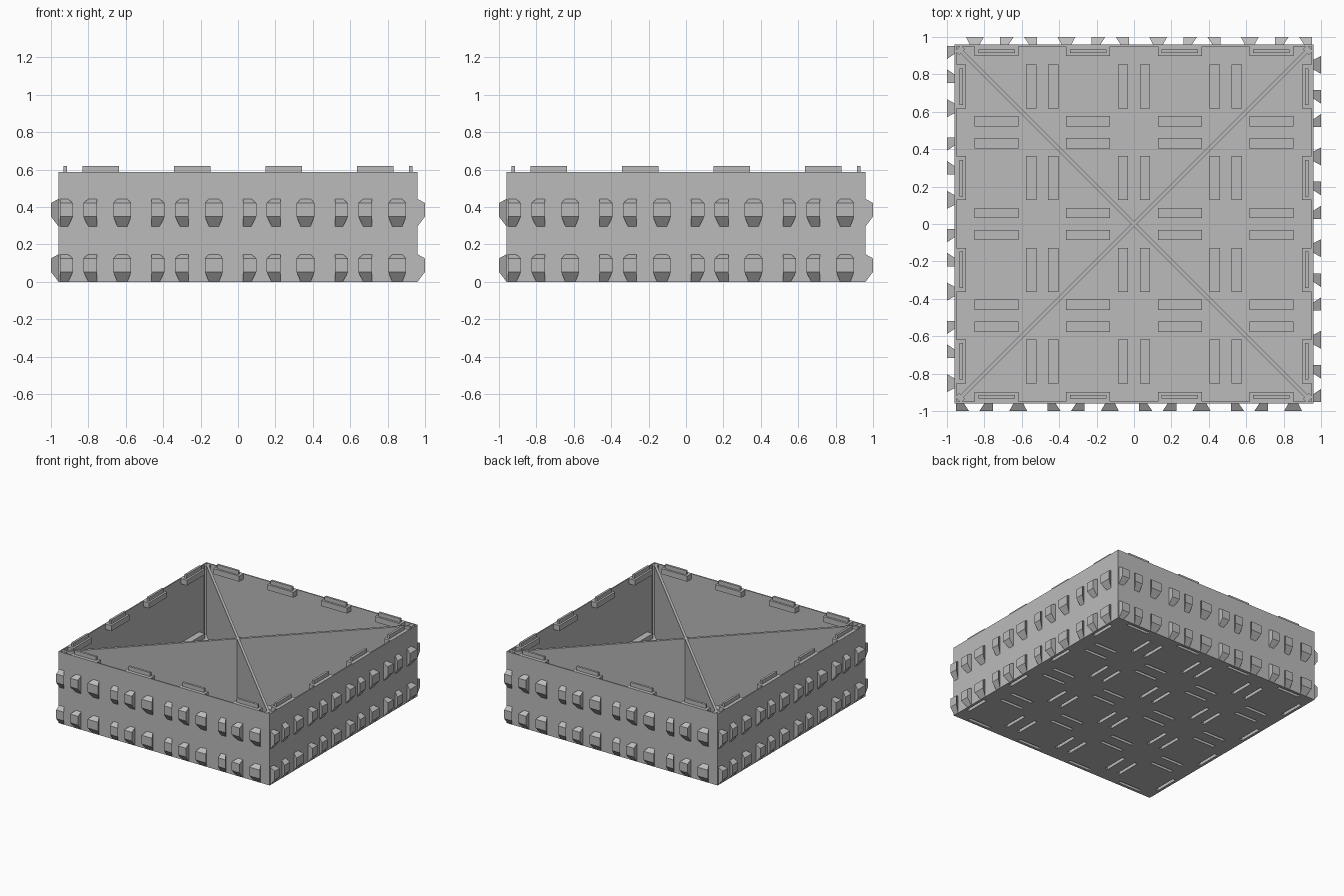
import bpy, bmesh, math
from mathutils import Matrix, Vector

default = bpy.data.objects.get("Cube")
if default:
    bpy.data.objects.remove(default, do_unlink=True)

# Material
COLOR = (0.5, 0.5, 0.5, 1)
grey = bpy.data.materials.new("plain_grey")
grey.use_nodes = True
grey.diffuse_color = COLOR
grey.node_tree.nodes["Principled BSDF"].inputs["Base Color"].default_value = COLOR

# Main dimensions
HALF, HEIGHT, WALL, FLOOR = 0.96, 0.588, 0.014, 0.02
PITCH = 0.49
CELLS = [PITCH * (i - 1.5) for i in range(4)]
EDGE = 0.925
BOSS_L, BOSS_W, BOSS_TOP = 0.235, 0.055, 0.06
SLOT_L, SLOT_W, SLOT_TOP = 0.205, 0.026, 0.045


def finish(bm, name):
    bmesh.ops.recalc_face_normals(bm, faces=bm.faces)
    mesh = bpy.data.meshes.new(name)
    bm.to_mesh(mesh)
    bm.free()
    mesh.materials.append(grey)
    obj = bpy.data.objects.new(name, mesh)
    bpy.context.collection.objects.link(obj)
    return obj


def box(bm, x, y, z0, z1, lx, ly, turn=0.0):
    """Box centred at (x, y) before being turned about the z axis."""
    m = (Matrix.Rotation(turn, 4, 'Z') @ Matrix.Translation((x, y, (z0 + z1) / 2))
         @ Matrix.Diagonal((lx, ly, z1 - z0, 1)))
    return bmesh.ops.create_cube(bm, size=1, matrix=m)["verts"]


def facing(verts, z):
    """The face of a new box that points up (z=1) or down (z=-1)."""
    faces = {f for v in verts for f in v.link_faces}
    return max(faces, key=lambda f: f.calc_center_median().z * z)


def quarter_turns():
    return [i * math.pi / 2 for i in range(4)]


# Every socket: (x, y, turn); edge sockets and pairs inside the floor
sockets = [(x, -EDGE, t) for t in quarter_turns() for x in CELLS]
for turn in (0, math.pi / 2):
    for x in CELLS:
        for row in (-PITCH, 0, PITCH):
            sockets += [(x, row + s * 0.059, turn) for s in (-1, 1)]

# Tray: hollowed box with slots cut through the floor
bm = bmesh.new()
verts = box(bm, 0, 0, 0, HEIGHT, 2 * HALF, 2 * HALF)
top = facing(verts, 1)
bmesh.ops.inset_region(bm, faces=[top], thickness=WALL)
inner = bmesh.ops.extrude_discrete_faces(bm, faces=[top])["faces"][0]
bmesh.ops.translate(bm, verts=inner.verts, vec=(0, 0, FLOOR - HEIGHT))
tray = finish(bm, "tray")

bm = bmesh.new()
for x, y, t in sockets:
    box(bm, x, y, -0.05, FLOOR + 0.05, SLOT_L, SLOT_W, t)
cutter = finish(bm, "slot_cutter")
cutter.hide_render = True
cutter.hide_viewport = True
cut = tray.modifiers.new("slots", 'BOOLEAN')
cut.operation = 'DIFFERENCE'
cut.solver = 'EXACT'
cut.object = cutter

# Socket covers: cups over each slot, open underneath
bm = bmesh.new()
for x, y, t in sockets:
    verts = box(bm, x, y, FLOOR, BOSS_TOP, BOSS_L, BOSS_W, t)
    mouth = facing(verts, -1)
    bmesh.ops.inset_region(bm, faces=[mouth], thickness=(BOSS_W - SLOT_W) / 2)
    inside = bmesh.ops.extrude_discrete_faces(bm, faces=[mouth])["faces"][0]
    bmesh.ops.translate(bm, verts=inside.verts, vec=(0, 0, SLOT_TOP - FLOOR))
finish(bm, "socket_covers")

# Rim ledges with stacking tabs
bm = bmesh.new()
for t in quarter_turns():
    for x in CELLS:
        box(bm, x, -EDGE, HEIGHT - 0.045, HEIGHT, BOSS_L, BOSS_W, t)
finish(bm, "rim_ledges")
bm = bmesh.new()
for t in quarter_turns():
    for x in CELLS:
        box(bm, x, -EDGE + 0.002, HEIGHT - 0.02, 0.62, 0.195, 0.018, t)
finish(bm, "stacking_tabs")

# Diagonal dividers and corner posts
bm = bmesh.new()
for t in (math.pi / 4, -math.pi / 4):
    box(bm, 0, 0, 0.01, HEIGHT - 0.001, 2.66, 0.02, t)
for t in quarter_turns():
    box(bm, 1.315, 0, 0.01, HEIGHT - 0.002, 0.03, 0.045, t + math.pi / 4)
finish(bm, "diagonal_dividers")


# Dovetail pegs: narrow at the wall, wide outside, sloped above and below
def peg(bm, base, outer, z, turn):
    rot = Matrix.Rotation(turn, 4, 'Z')
    loops = []
    for (x0, x1), y, z0, z1 in ((base, -HALF, 0, 0.147), (outer, -1, 0.053, 0.125)):
        pts = ((x0, z0), (x1, z0), (x1, z1), (x0, z1))
        loops.append([bm.verts.new(rot @ Vector((a, y, z + b))) for a, b in pts])
    near, far = loops
    bm.faces.new(near)
    bm.faces.new(far)
    for i in range(4):
        j = (i + 1) % 4
        bm.faces.new((near[i], near[j], far[j], far[i]))


PEGS = [((0, 0.043), (0, 0.07)),
        ((0.152, 0.198), (0.125, 0.198)),
        ((0.307, 0.36), (0.285, 0.381))]
bm = bmesh.new()
for t in quarter_turns():
    for z in (0.0, 0.296):
        for cell in range(4):
            start = -0.952 + cell * PITCH
            for base, outer in PEGS:
                peg(bm, [start + v for v in base], [start + v for v in outer], z, t)
finish(bm, "dovetail_pegs")
